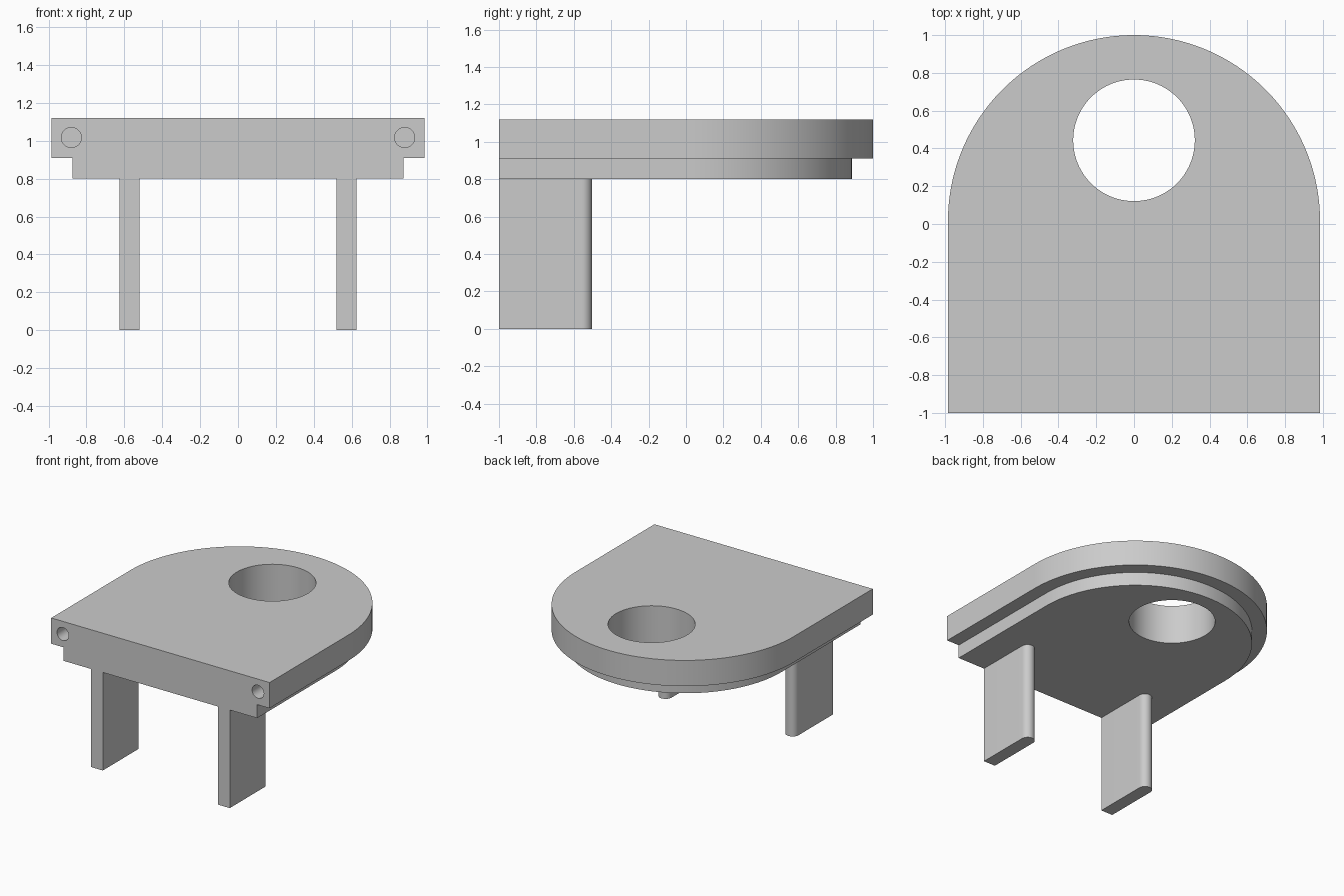
import bpy, bmesh, math
from mathutils import Matrix, Vector

cube = bpy.data.objects.get("Cube")
if cube:
    bpy.data.objects.remove(cube, do_unlink=True)

grey = bpy.data.materials.new("plain grey")
grey.use_nodes = True
colour = (0.6, 0.6, 0.6, 1)
grey.diffuse_color = colour
grey.node_tree.nodes["Principled BSDF"].inputs["Base Color"].default_value = colour

FRONT = -1.0


def finish(name, bm):
    """Turn a bmesh into a named object with the grey material."""
    bmesh.ops.recalc_face_normals(bm, faces=bm.faces)
    mesh = bpy.data.meshes.new(name)
    bm.to_mesh(mesh)
    bm.free()
    mesh.materials.append(grey)
    obj = bpy.data.objects.new(name, mesh)
    bpy.context.collection.objects.link(obj)
    return obj


def arch(cx, cy, radius, steps):
    """Outline with a straight front edge and a half-round back."""
    pts = [(cx - radius, FRONT), (cx + radius, FRONT)]
    for i in range(steps + 1):
        a = math.pi * i / steps
        pts.append((cx + radius * math.cos(a), cy + radius * math.sin(a)))
    return pts


def loft(name, sections):
    """Join stacked (outline, height) sections into a closed solid."""
    bm = bmesh.new()
    rings = [[bm.verts.new((x, y, z)) for x, y in pts] for pts, z in sections]
    for low, high in zip(rings, rings[1:]):
        n = len(low)
        for i in range(n):
            j = (i + 1) % n
            bm.faces.new((low[i], low[j], high[j], high[i]))
    bm.faces.new(rings[0][::-1])
    bm.faces.new(rings[-1])
    return finish(name, bm)


def cut_hole(target, radius, depth, centre, axis, segments):
    """Subtract a cylinder from the target."""
    bm = bmesh.new()
    turn = Vector((0, 0, 1)).rotation_difference(Vector(axis)).to_matrix().to_4x4()
    bmesh.ops.create_cone(bm, cap_ends=True, segments=segments, radius1=radius,
                          radius2=radius, depth=depth,
                          matrix=Matrix.Translation(centre) @ turn)
    cutter = finish("hole_cutter", bm)
    cutter.hide_render = True
    mod = target.modifiers.new("hole", 'BOOLEAN')
    mod.operation = 'DIFFERENCE'
    mod.solver = 'EXACT'
    mod.object = cutter
    bpy.context.view_layer.update()
    graph = bpy.context.evaluated_depsgraph_get()
    mesh = bpy.data.meshes.new_from_object(target.evaluated_get(graph))
    target.modifiers.clear()
    target.data = mesh
    bpy.data.objects.remove(cutter, do_unlink=True)


# Stepped slab: wide top plate over a narrower lip
wide = arch(0, 0.015, 0.985, 96)
narrow = arch(0, 0.015, 0.873, 96)
slab = loft("stepped_slab", [(narrow, 0.80), (narrow, 0.91), (wide, 0.91), (wide, 1.12)])

# Round opening and two blind holes in the front edge
cut_hole(slab, 0.322, 1.0, (0, 0.443, 1.0), (0, 0, 1), 96)
for side in (-1, 1):
    cut_hole(slab, 0.053, 0.6, (side * 0.88, FRONT, 1.017), (0, 1, 0), 40)

# Legs with a rounded back edge
parts = [slab]
for side, name in ((-1, "right_leg"), (1, "left_leg")):
    outline = arch(side * 0.573, -0.556, 0.053, 24)
    parts.append(loft(name, [(outline, 0), (outline, 0.80)]))

# Smooth curved walls, keep the edges sharp
bpy.ops.object.select_all(action='DESELECT')
for obj in parts:
    obj.select_set(True)
bpy.context.view_layer.objects.active = slab
bpy.ops.object.shade_smooth_by_angle(angle=math.radians(30))
